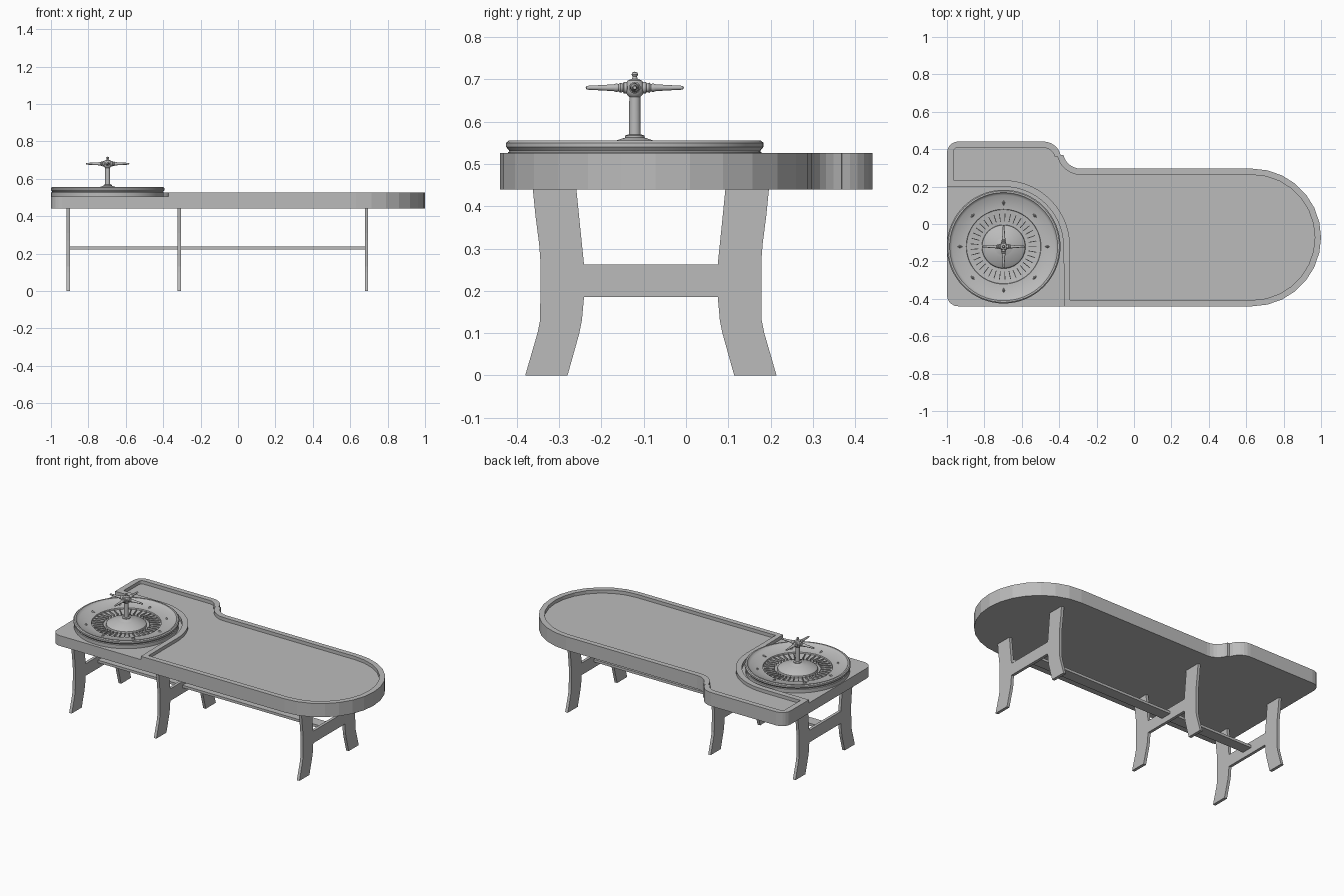
import bpy, bmesh
from math import sin, cos, pi, radians
from mathutils import Matrix, Vector

cube = bpy.data.objects.get("Cube")
if cube:
    bpy.data.objects.remove(cube, do_unlink=True)

grey = bpy.data.materials.new("plain grey")
grey.use_nodes = True
grey.diffuse_color = (0.5, 0.5, 0.5, 1)
grey.node_tree.nodes["Principled BSDF"].inputs["Base Color"].default_value = (0.5, 0.5, 0.5, 1)

WX, WY = -0.697, -0.121          # wheel centre
WHEEL = Matrix.Translation((WX, WY, 0))


def add_object(name, mesh, matrix=Matrix(), smooth=False):
    ob = bpy.data.objects.new(name, mesh)
    bpy.context.collection.objects.link(ob)
    ob.matrix_world = matrix
    mesh.materials.clear()
    mesh.materials.append(grey)
    if smooth:
        bpy.ops.object.select_all(action='DESELECT')
        ob.select_set(True)
        bpy.context.view_layer.objects.active = ob
        bpy.ops.object.shade_smooth_by_angle(angle=radians(32))
    else:
        mesh.shade_flat()
    return ob


def plate(name, outlines, z0, z1, matrix=Matrix()):
    """Filled flat shape (later outlines are holes) with thickness."""
    curve = bpy.data.curves.new(name, 'CURVE')
    curve.dimensions = '2D'
    curve.fill_mode = 'BOTH'
    curve.extrude = (z1 - z0) / 2
    for pts in outlines:
        spline = curve.splines.new('POLY')
        spline.points.add(len(pts) - 1)
        for p, (x, y) in zip(spline.points, pts):
            p.co = (x, y, 0, 1)
        spline.use_cyclic_u = True
    temp = bpy.data.objects.new("temp", curve)
    bpy.context.collection.objects.link(temp)
    dg = bpy.context.evaluated_depsgraph_get()
    mesh = bpy.data.meshes.new_from_object(temp.evaluated_get(dg))
    bpy.data.objects.remove(temp, do_unlink=True)
    bm = bmesh.new()
    bm.from_mesh(mesh)
    bmesh.ops.remove_doubles(bm, verts=bm.verts, dist=1e-5)
    bmesh.ops.recalc_face_normals(bm, faces=bm.faces)
    bm.to_mesh(mesh)
    bm.free()
    return add_object(name, mesh, matrix @ Matrix.Translation((0, 0, (z0 + z1) / 2)))


def lathe(name, profile, steps, matrix=WHEEL):
    """Spin an (r, z) profile round the local z axis."""
    bm = bmesh.new()
    vs = [bm.verts.new((r, 0, z)) for r, z in profile]
    es = [bm.edges.new(pair) for pair in zip(vs, vs[1:])]
    bmesh.ops.spin(bm, geom=vs + es, cent=(0, 0, 0), axis=(0, 0, 1),
                   angle=2 * pi, steps=steps)
    bmesh.ops.remove_doubles(bm, verts=bm.verts, dist=1e-5)
    bmesh.ops.recalc_face_normals(bm, faces=bm.faces)
    mesh = bpy.data.meshes.new(name)
    bm.to_mesh(mesh)
    bm.free()
    return add_object(name, mesh, matrix, smooth=True)


def arc(cx, cy, r, a0, a1, n):
    angles = [radians(a0 + (a1 - a0) * i / n) for i in range(n + 1)]
    return [(cx + r * cos(a), cy + r * sin(a)) for a in angles]


def player_side(inset):
    """Round end, straight back edge and S-bend, anticlockwise."""
    return (arc(0.632, -0.072, 0.368 - inset, -90, 90, 14)
            + arc(-0.285, 0.391, 0.095 + inset, 270, 194, 6)
            + arc(-0.485, 0.345, 0.096 - inset, 14, 90, 6))


# Table top: slab, then the raised rim round the betting surface
corner = 0.06
slab = (player_side(0) + arc(-0.94, 0.381, corner, 90, 180, 5)
        + arc(-0.94, -0.38, corner, 180, 270, 5))
plate("table_slab", [slab], 0.44, 0.505)

rim_outer = (player_side(0) + arc(-0.94, 0.381, corner, 90, 180, 5)
             + [(-1, 0.199)] + arc(WX, WY, 0.32, 90, 0, 14) + [(WX + 0.325, -0.44)])
rim_inner = (player_side(0.033) + arc(-0.945, 0.388, 0.02, 90, 180, 3)
             + [(-0.965, 0.234)] + arc(WX, WY, 0.355, 90, 0, 14) + [(WX + 0.355, -0.407)])
plate("table_rim", [rim_outer, rim_inner], 0.505, 0.526)

# Trestles: curved legs joined by a crossbar
half = [(0.158, 0.186), (0.163, 0.13), (0.169, 0.1), (0.197, 0), (0.297, 0),
        (0.268, 0.1), (0.262, 0.13), (0.261, 0.2), (0.261, 0.27), (0.264, 0.31),
        (0.273, 0.38), (0.279, 0.44), (0.176, 0.44), (0.167, 0.35), (0.158, 0.262)]
trestle = half + [(-y, z) for y, z in reversed(half)]
upright = Matrix.Rotation(pi / 2, 4, 'Z') @ Matrix.Rotation(pi / 2, 4, 'X')
for label, x in (("right", -0.907), ("middle", -0.314), ("left", 0.687)):
    plate("trestle_" + label, [trestle], -0.009, 0.009,
          Matrix.Translation((x, -0.083, 0)) @ upright)

# Long stretcher board
plate("stretcher", [[(-0.9, -0.118), (0.68, -0.118), (0.68, -0.048), (-0.9, -0.048)]],
      0.222, 0.238)

# Wheel bowl with rolled lip, ball track, pocket ring and cone
lathe("wheel_bowl", [(0, 0.503), (0.3, 0.503), (0.3, 0.527), (0.296, 0.53), (0.304, 0.54),
                     (0.304, 0.55), (0.298, 0.555), (0.289, 0.555), (0.284, 0.549),
                     (0.275, 0.543), (0.205, 0.531), (0.2, 0.531), (0.198, 0.523),
                     (0.135, 0.514), (0.117, 0.514), (0.115, 0.526), (0.105, 0.533),
                     (0.06, 0.55), (0.03, 0.558), (0, 0.558)], 64)

# Pocket dividers
bm = bmesh.new()
for i in range(37):
    turn = Matrix.Rotation(2 * pi * i / 37, 4, 'Z')
    bmesh.ops.create_cube(bm, size=1, matrix=turn @ Matrix.Translation((0.164, 0, 0.52))
                          @ Matrix.Diagonal((0.06, 0.004, 0.016, 1)))
frets = bpy.data.meshes.new("pocket_dividers")
bm.to_mesh(frets)
bm.free()
add_object("pocket_dividers", frets, WHEEL)

# Diamond deflectors, alternately radial and crosswise
bm = bmesh.new()
for i in range(8):
    along, across = (0.016, 0.008) if i % 2 == 0 else (0.008, 0.014)
    place = Matrix.Rotation(i * pi / 4, 4, 'Z') @ Matrix.Translation((0.235, 0, 0.536))
    rim = [Vector((along, 0, 0)), Vector((0, across, 0)),
           Vector((-along, 0, 0)), Vector((0, -across, 0))]
    ring = [bm.verts.new(place @ v) for v in rim]
    for h in (0.008, -0.008):
        tip = bm.verts.new(place @ Vector((0, 0, h)))
        for k in range(4):
            bm.faces.new((ring[k], ring[(k + 1) % 4], tip))
bmesh.ops.recalc_face_normals(bm, faces=bm.faces)
diamonds = bpy.data.meshes.new("deflectors")
bm.to_mesh(diamonds)
bm.free()
add_object("deflectors", diamonds, WHEEL)

# Spindle with foot, hub and finial
lathe("spindle", [(0, 0.552), (0.048, 0.554), (0.03, 0.56), (0.023, 0.562), (0.023, 0.567),
                  (0.014, 0.57), (0.013, 0.658), (0.018, 0.663), (0.022, 0.671),
                  (0.022, 0.688), (0.017, 0.697), (0.007, 0.701), (0.005, 0.706),
                  (0.008, 0.711), (0.006, 0.716), (0, 0.718)], 24)

# Four tapered turret arms
arm = [(0, 0.01), (0.014, 0.018), (0.014, 0.026), (0.01, 0.028), (0.012, 0.034),
       (0.009, 0.038), (0.01, 0.044), (0.008, 0.05), (0.006, 0.085), (0.005, 0.108),
       (0.004, 0.114), (0, 0.116)]
for i in range(4):
    lathe("turret_arm_%d" % (i + 1), arm, 14,
          Matrix.Translation((WX, WY, 0.68)) @ Matrix.Rotation(i * pi / 2, 4, 'Z')
          @ Matrix.Rotation(pi / 2, 4, 'Y'))
